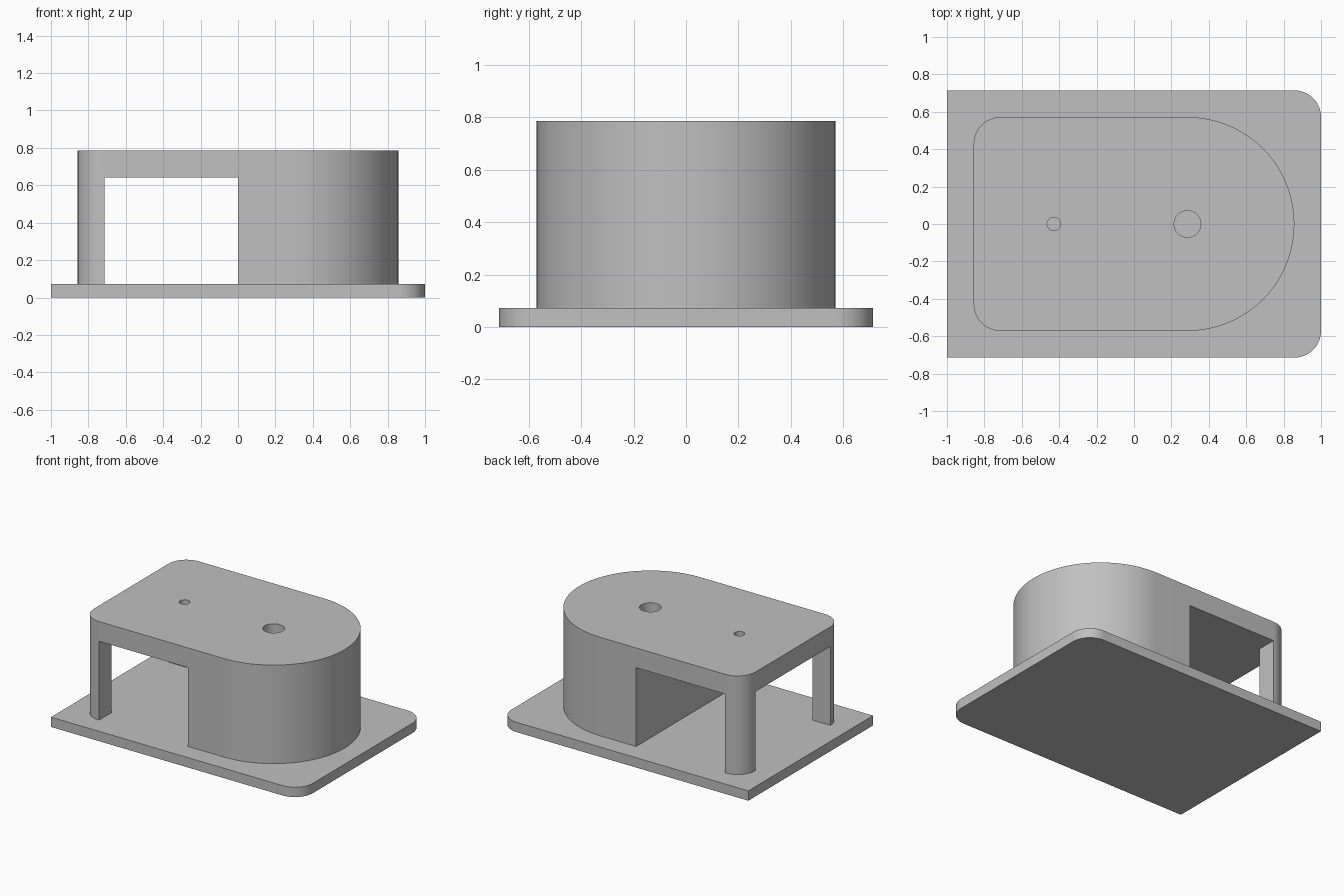
import bpy, bmesh, math
from mathutils import Vector

cube = bpy.data.objects.get("Cube")
if cube:
    bpy.data.objects.remove(cube, do_unlink=True)

U = 1 / 14            # design unit: the base plate is 28 units long
FLOOR, CEILING, TOP = U, 9 * U, 11 * U

grey = bpy.data.materials.new("plain grey")
grey.use_nodes = True
COLOUR = (0.53, 0.53, 0.53, 1)
grey.diffuse_color = COLOUR
grey.node_tree.nodes["Principled BSDF"].inputs["Base Color"].default_value = COLOUR


def arc(cx, cy, r, start, end, steps):
    """Points along an arc, angles in degrees."""
    angles = [math.radians(start + (end - start) * i / steps) for i in range(steps + 1)]
    return [(cx + r * math.cos(a), cy + r * math.sin(a)) for a in angles]


def prism(name, outline, z0, z1):
    """Extrude a counter-clockwise outline from z0 to z1."""
    bm = bmesh.new()
    face = bm.faces.new([bm.verts.new((x, y, z0)) for x, y in outline])
    top = bmesh.ops.extrude_face_region(bm, geom=[face])["geom"]
    bmesh.ops.translate(bm, vec=Vector((0, 0, z1 - z0)),
                        verts=[v for v in top if isinstance(v, bmesh.types.BMVert)])
    bmesh.ops.recalc_face_normals(bm, faces=bm.faces)
    mesh = bpy.data.meshes.new(name)
    bm.to_mesh(mesh)
    bm.free()
    obj = bpy.data.objects.new(name, mesh)
    bpy.context.collection.objects.link(obj)
    mesh.materials.append(grey)
    return obj


def box(x0, x1, half_y):
    return [(x0, -half_y), (x1, -half_y), (x1, half_y), (x0, half_y)]


def activate(obj):
    bpy.ops.object.select_all(action="DESELECT")
    obj.select_set(True)
    bpy.context.view_layer.objects.active = obj


def cut(obj, cutter):
    """Subtract the cutter for good, then drop it."""
    cutter.hide_render = True
    mod = obj.modifiers.new("cut", "BOOLEAN")
    mod.operation, mod.solver, mod.object = "DIFFERENCE", "EXACT", cutter
    activate(obj)
    bpy.ops.object.modifier_apply(modifier=mod.name)
    bpy.data.objects.remove(cutter, do_unlink=True)


# Base plate: square at one end, rounded corners at the other
R = 2 * U
plate_outline = [(-14 * U, 10 * U), (-14 * U, -10 * U)]
plate_outline += arc(12 * U, -8 * U, R, -90, 0, 16) + arc(12 * U, 8 * U, R, 0, 90, 16)
base_plate = prism("base_plate", plate_outline, 0, FLOOR)

# Housing: half-round at one end, small rounded corners at the other
housing_outline = arc(4 * U, 0, 8 * U, -90, 90, 64)
housing_outline += arc(-10 * U, 6 * U, R, 90, 180, 16) + arc(-10 * U, -6 * U, R, 180, 270, 16)
housing = prism("housing", housing_outline, FLOOR, TOP)

# Open bay: a side-to-side passage and an end doorway, leaving two corner posts
cut(housing, prism("side_passage_cutter", box(-10 * U, 0, 9 * U), 0, CEILING))
cut(housing, prism("end_doorway_cutter", box(-14 * U, -5 * U, 6 * U), 0, CEILING))

# Round holes in the top
for name, x, r in (("large_hole_cutter", 4 * U, U), ("small_hole_cutter", -6 * U, U / 2)):
    cut(housing, prism(name, arc(x, 0, r, 0, 348.75, 31), 0, TOP + U))

for part in (base_plate, housing):
    activate(part)
    bpy.ops.object.shade_smooth_by_angle(angle=math.radians(30))
